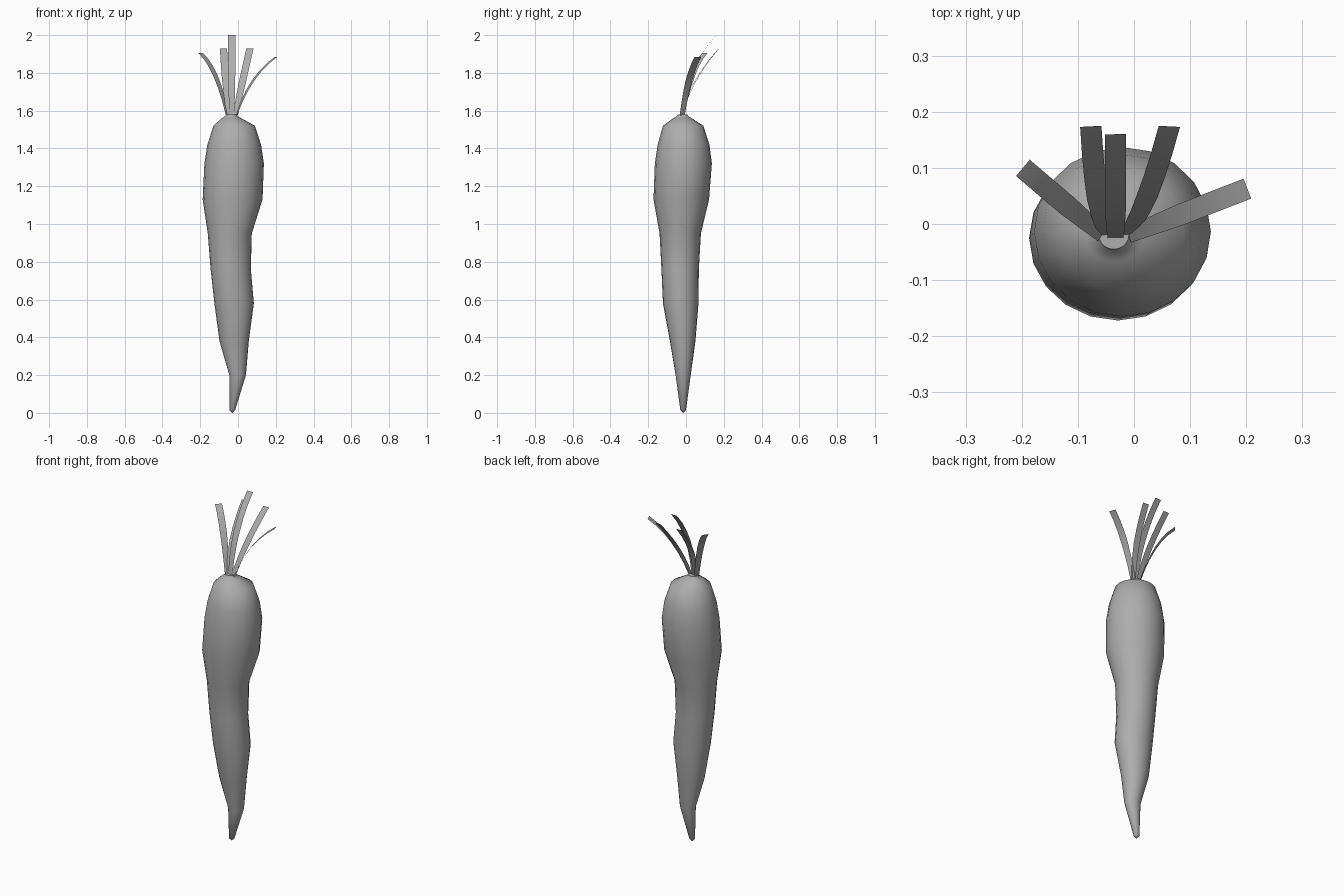
import bpy
import bmesh
import math
from mathutils import Vector

default_cube = bpy.data.objects.get("Cube")
if default_cube:
    bpy.data.objects.remove(default_cube, do_unlink=True)

# One plain mid grey for the whole vegetable
SHADE = (0.42, 0.42, 0.42, 1)
grey = bpy.data.materials.new("plain mid grey")
grey.use_nodes = True
grey.diffuse_color = SHADE
grey.node_tree.nodes["Principled BSDF"].inputs["Base Color"].default_value = SHADE


def make_object(name, bm):
    """Turn a bmesh into a smooth shaded object."""
    mesh = bpy.data.meshes.new(name)
    bm.to_mesh(mesh)
    bm.free()
    mesh.materials.append(grey)
    obj = bpy.data.objects.new(name, mesh)
    bpy.context.collection.objects.link(obj)
    bpy.ops.object.select_all(action="DESELECT")
    obj.select_set(True)
    bpy.context.view_layer.objects.active = obj
    bpy.ops.object.shade_smooth_by_angle(angle=math.radians(60))


def bridge(bm, lower, upper):
    """Join two closed rings with quads."""
    count = len(lower)
    for i in range(count):
        j = (i + 1) % count
        bm.faces.new((lower[i], lower[j], upper[j], upper[i]))


# Root: crooked stack of rings, each as height, x range, y range
SIDES = 20
rings = [
    (0.015, -0.045, -0.015, -0.03, 0.0),
    (0.2, -0.046, 0.042, -0.055, 0.025),
    (0.38, -0.098, 0.057, -0.085, 0.05),
    (0.58, -0.125, 0.084, -0.122, 0.066),
    (0.76, -0.145, 0.068, -0.13, 0.068),
    (0.95, -0.16, 0.073, -0.14, 0.079),
    (1.13, -0.187, 0.13, -0.172, 0.122),
    (1.32, -0.178, 0.137, -0.165, 0.137),
    (1.42, -0.162, 0.122, -0.15, 0.124),
    (1.52, -0.13, 0.089, -0.122, 0.092),
    (1.56, -0.087, 0.017, -0.067, 0.03),
    (1.572, -0.066, -0.006, -0.047, 0.01),
    (1.58, -0.063, -0.009, -0.045, 0.008),
]
bm = bmesh.new()
loops = []
for z, left, right, front, back in rings:
    loop = []
    for i in range(SIDES):
        angle = math.tau * i / SIDES
        x = (left + right) / 2 + (right - left) / 2 * math.cos(angle)
        y = (front + back) / 2 + (back - front) / 2 * math.sin(angle)
        loop.append(bm.verts.new((x, y, z)))
    loops.append(loop)
for lower, upper in zip(loops, loops[1:]):
    bridge(bm, lower, upper)

# Flat crown and pointed tip
bm.faces.new(loops[-1])
tip = bm.verts.new((-0.03, -0.015, 0))
for i in range(SIDES):
    bm.faces.new((loops[0][(i + 1) % SIDES], loops[0][i], tip))
make_object("root", bm)


def make_leaf(name, base, bend, end, across):
    """Flat strip that follows a curved path and widens to a square end."""
    base, bend, end = Vector(base), Vector(bend), Vector(end)
    turn = math.radians(across)
    side = Vector((math.cos(turn), math.sin(turn), 0))
    steps = 6
    bm = bmesh.new()
    previous = None
    for i in range(steps + 1):
        t = i / steps
        point = base * (1 - t) ** 2 + bend * 2 * t * (1 - t) + end * t ** 2
        half = 0.014 + 0.005 * min(1, 2 * t)
        pair = [bm.verts.new(point - side * half), bm.verts.new(point + side * half)]
        if previous:
            bm.faces.new((previous[0], previous[1], pair[1], pair[0]))
        previous = pair
    make_object(name, bm)


# Leaves: fan of five strips leaning to the back
make_leaf("middle_leaf", (-0.033, -0.025, 1.575), (-0.033, 0, 1.83), (-0.033, 0.16, 2), 1)
make_leaf("right_inner_leaf", (-0.045, -0.02, 1.575), (-0.068, 0.01, 1.75), (-0.077, 0.174, 1.93), 3)
make_leaf("left_inner_leaf", (-0.015, -0.02, 1.575), (0.022, 0.02, 1.746), (0.063, 0.174, 1.93), -3)
make_leaf("right_outer_leaf", (-0.055, -0.02, 1.575), (-0.112, 0.026, 1.83), (-0.198, 0.1, 1.905), 50)
make_leaf("left_outer_leaf", (-0.01, -0.02, 1.575), (0.065, 0.01, 1.79), (0.202, 0.063, 1.885), -69)
